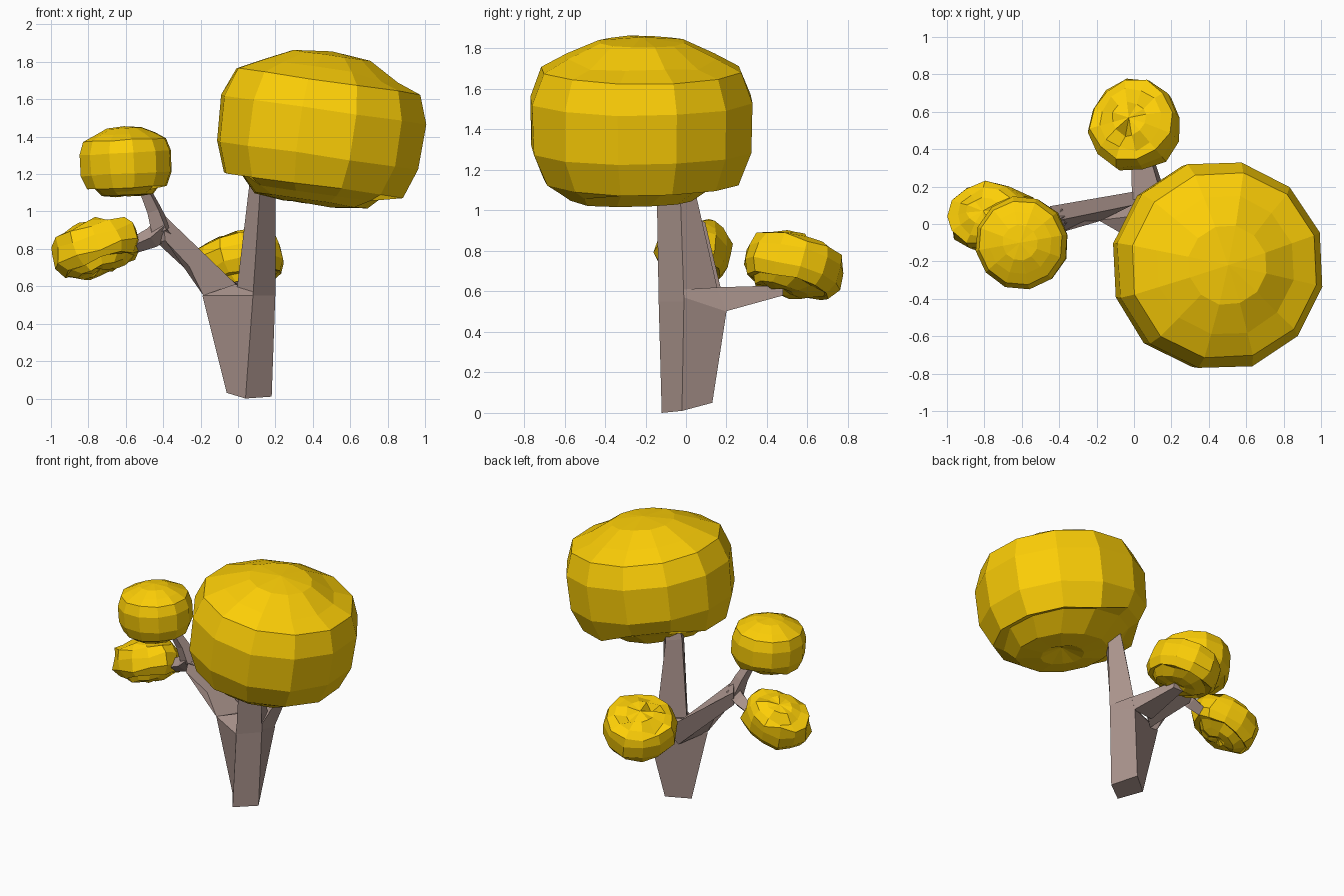
import bpy, bmesh, math, random
from mathutils import Vector, Euler

cube = bpy.data.objects.get("Cube")
if cube:
    bpy.data.objects.remove(cube, do_unlink=True)


def make_material(name, colour):
    mat = bpy.data.materials.new(name)
    mat.use_nodes = True
    mat.diffuse_color = colour
    bsdf = mat.node_tree.nodes["Principled BSDF"]
    bsdf.inputs["Base Color"].default_value = colour
    bsdf.inputs["Roughness"].default_value = 0.9
    return mat


BARK = make_material("bark", (0.41, 0.3, 0.27, 1))
LEAF = make_material("leaves", (0.98, 0.62, 0.002, 1))


def loft(name, loops, mat):
    """Skin a stack of equal point loops and cap both ends."""
    bm = bmesh.new()
    rings = [[bm.verts.new(p) for p in loop] for loop in loops]
    n = len(rings[0])
    for a, b in zip(rings, rings[1:]):
        for i in range(n):
            j = (i + 1) % n
            bm.faces.new((a[i], a[j], b[j], b[i]))
    bm.faces.new(rings[0][::-1])
    bm.faces.new(rings[-1])
    bmesh.ops.remove_doubles(bm, verts=bm.verts, dist=0.0001)
    bmesh.ops.recalc_face_normals(bm, faces=bm.faces)
    mesh = bpy.data.meshes.new(name)
    bm.to_mesh(mesh)
    bm.free()
    obj = bpy.data.objects.new(name, mesh)
    bpy.context.collection.objects.link(obj)
    mesh.materials.append(mat)
    return obj


def twig(name, path):
    """Four-sided tapering twig; path holds (centre, radius) pairs."""
    points = [Vector(p) for p, _ in path]
    loops = []
    for i, (p, r) in enumerate(path):
        along = (points[min(i + 1, len(path) - 1)] - points[max(i - 1, 0)]).normalized()
        side = along.cross(Vector((0, 0, 1))).normalized()
        up = side.cross(along)
        loops.append([points[i] + r * (side * x + up * y)
                      for x, y in ((1, 0), (0, 1), (-1, 0), (0, -1))])
    return loft(name, loops, BARK)


# Crown profile as (radius, height): hollow underside, lip, wall, rim, dome
PROFILE = [(0.0001, -0.62), (0.26, -0.72), (0.55, -0.69), (0.74, -0.5), (0.87, -0.54),
           (0.99, -0.25), (1, 0.19), (0.9, 0.46), (0.67, 0.58), (0.38, 0.71), (0.0001, 0.75)]
RECESS, LIP, DOME, TOP = 3, 4, 8, 9


def crown(name, centre, size, tilt, turn, rough, seed, lifts):
    """Twelve-sided crown; lifts maps (ring, corner) to a height change."""
    rng = random.Random(seed)
    rot = Euler([math.radians(a) for a in tilt]).to_matrix()
    loops = []
    for k, (r, z) in enumerate(PROFILE):
        slump = -0.1 if k < RECESS else 0
        loop = []
        for i in range(12):
            a = math.radians(turn + 30 * i)
            wobble = rough * rng.uniform(-1, 1) if r > 0.1 else 0
            lift = rough * rng.uniform(-1, 1) if r > 0.1 else 0
            lift += lifts.get((k, i), 0)
            p = Vector((r * math.cos(a) * (1 + wobble) * size[0],
                        (r * math.sin(a) * (1 + wobble) + slump) * size[1],
                        (z + lift) * size[2]))
            loop.append(Vector(centre) + rot @ p)
        loops.append(loop)
    return loft(name, loops, LEAF)


# Trunk: flared foot up to the fork, then a slim leaning stem
loft("trunk_base", [
    [(0.04, -0.12, 0), (0.18, -0.02, 0.01), (0.08, 0.13, 0.05), (-0.06, 0.02, 0.03)],
    [(0.08, -0.135, 0.55), (0.2, -0.01, 0.57), (0.16, 0.2, 0.5), (-0.19, 0.02, 0.55)],
    [(0.08, -0.135, 0.57), (0.2, -0.01, 0.61), (0.15, 0.15, 0.62), (-0.02, 0.04, 0.61)],
], BARK)
loft("trunk_top", [
    [(0.08, -0.135, 0.55), (0.2, -0.01, 0.55), (0.13, 0.17, 0.55), (-0.01, 0.0, 0.55)],
    [(0.12, -0.145, 1.14), (0.2, -0.03, 1.14), (0.14, 0.035, 1.14), (0.06, -0.04, 1.14)],
    [(0.16, -0.14, 1.25), (0.21, -0.05, 1.25), (0.16, 0.02, 1.25), (0.09, -0.05, 1.25)],
], BARK)

# Side branches growing out of the fork
loft("right_branch", [
    [(-0.185, 0.015, 0.55), (-0.01, 0.1, 0.61), (0.04, 0.18, 0.58), (-0.03, 0.13, 0.46)],
    [(-0.39, -0.045, 0.845), (-0.4, 0.02, 0.985), (-0.45, 0.095, 0.94), (-0.43, 0.06, 0.83)],
], BARK)
loft("back_branch", [
    [(0.16, 0.19, 0.5), (0.15, 0.14, 0.62), (-0.01, 0.13, 0.61), (-0.01, 0.17, 0.5)],
    [(0.06, 0.48, 0.58), (0.05, 0.48, 0.63), (-0.02, 0.48, 0.63), (-0.02, 0.48, 0.58)],
], BARK)
twig("upper_twig", [((-0.41, 0.02, 0.9), 0.06), ((-0.45, 0, 1.01), 0.045),
                    ((-0.52, -0.05, 1.16), 0.03)])
twig("lower_twig", [((-0.39, 0.02, 0.92), 0.06), ((-0.46, 0.03, 0.86), 0.055),
                    ((-0.62, 0.05, 0.79), 0.035)])

# Leaf crowns: the front of the hollow is filled, the lip rises beside the stem
underside = {(RECESS, i): -0.11 for i in (7, 8, 9, 10)} | {(LIP, 3): 0.1, (LIP, 4): 0.12}
dome_sag = {(DOME, 0): -0.03, (DOME, 1): -0.05, (DOME, 10): -0.05, (DOME, 11): -0.03}
crown("main_crown", (0.445, -0.22, 1.44), (0.565, 0.565, 0.56), (0, 8, 0), 18, 0.008, 2,
      underside | dome_sag)
crown("upper_small_crown", (-0.6, -0.1, 1.265), (0.25, 0.25, 0.255), (0, -3, 0), 10, 0.012, 4,
      underside)
crown("lower_small_crown", (-0.765, 0.04, 0.805), (0.245, 0.19, 0.19), (-12, -18, 0), 5, 0.08, 7,
      {(DOME, 4): -0.15})
crown("back_crown", (0.005, 0.53, 0.73), (0.25, 0.25, 0.2), (-15, -13, 0), 12, 0.05, 11,
      {(TOP, 1): -0.2, (TOP, 2): -0.2, (DOME, 5): -0.2, (TOP, 8): -0.25, (DOME, 9): -0.15})
